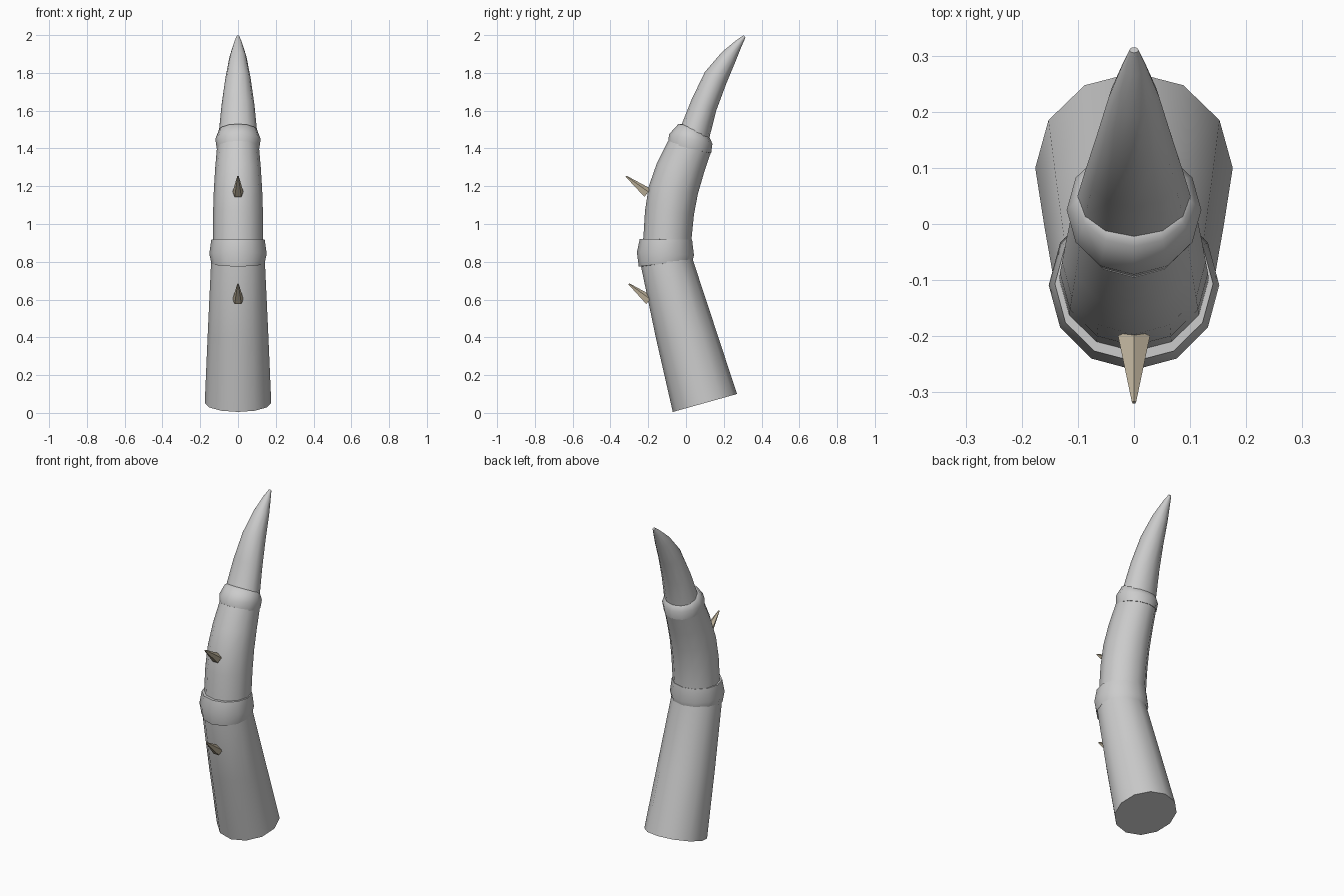
import bpy, bmesh
from math import cos, sin, pi, radians
from mathutils import Vector

if "Cube" in bpy.data.objects:
    bpy.data.objects.remove(bpy.data.objects["Cube"])

def finish(name, bm, mat=None, angle=60):
    bmesh.ops.recalc_face_normals(bm, faces=bm.faces)
    me = bpy.data.meshes.new(name)
    bm.to_mesh(me)
    bm.free()
    ob = bpy.data.objects.new(name, me)
    bpy.context.collection.objects.link(ob)
    if mat:
        me.materials.append(mat)
    bpy.ops.object.select_all(action='DESELECT')
    ob.select_set(True)
    bpy.context.view_layer.objects.active = ob
    bpy.ops.object.shade_smooth_by_angle(angle=radians(angle))
    return ob

def loft(name, sections, sides=12):
    """Each section: front edge (y, z), back edge (y, z), half width in x."""
    bm = bmesh.new()
    rings = []
    for yf, zf, yb, zb, rx in sections:
        c = Vector((0, (yf + yb) / 2, (zf + zb) / 2))
        h = Vector((0, (yb - yf) / 2, (zb - zf) / 2))
        rings.append([bm.verts.new(c + Vector((rx * cos(a), 0, 0)) + h * sin(a))
                      for a in (2 * pi * i / sides for i in range(sides))])
    for lo, hi in zip(rings, rings[1:]):
        for i in range(sides):
            j = (i + 1) % sides
            bm.faces.new((lo[i], lo[j], hi[j], hi[i]))
    bm.faces.new(rings[0][::-1])
    bm.faces.new(rings[-1])
    return finish(name, bm)

# Curved horn, three segments
loft("lower_segment", [
    (-0.07, 0.005, 0.27, 0.10, 0.176),
    (-0.16, 0.40, 0.155, 0.45, 0.16),
    (-0.237, 0.77, 0.038, 0.805, 0.143),
    (-0.235, 0.85, 0.03, 0.85, 0.135)])
loft("middle_segment", [
    (-0.235, 0.84, 0.03, 0.84, 0.134),
    (-0.225, 0.94, 0.03, 0.93, 0.133),
    (-0.217, 1.07, 0.042, 1.05, 0.132),
    (-0.197, 1.20, 0.063, 1.16, 0.128),
    (-0.155, 1.32, 0.095, 1.27, 0.121),
    (-0.095, 1.44, 0.132, 1.38, 0.111)])
loft("tip_segment", [
    (-0.07, 1.45, 0.115, 1.40, 0.106),
    (-0.022, 1.53, 0.127, 1.47, 0.10),
    (0.03, 1.66, 0.16, 1.60, 0.087),
    (0.10, 1.805, 0.212, 1.74, 0.067),
    (0.19, 1.91, 0.262, 1.86, 0.045),
    (0.265, 1.972, 0.296, 1.945, 0.022),
    (0.305, 1.999, 0.315, 1.987, 0.008)])

# Swollen collars covering the joints
loft("lower_collar", [
    (-0.225, 0.775, 0.02, 0.808, 0.13),
    (-0.25, 0.775, 0.036, 0.808, 0.141),
    (-0.26, 0.85, 0.042, 0.835, 0.152),
    (-0.245, 0.92, 0.032, 0.918, 0.141),
    (-0.215, 0.92, 0.02, 0.918, 0.125)])
loft("upper_collar", [
    (-0.08, 1.425, 0.12, 1.375, 0.10),
    (-0.095, 1.425, 0.133, 1.375, 0.113),
    (-0.09, 1.475, 0.14, 1.425, 0.12),
    (-0.04, 1.53, 0.122, 1.463, 0.102),
    (-0.015, 1.53, 0.11, 1.47, 0.09)])

# Five-sided spikes on the front
bone = bpy.data.materials.new("bone")
bone.diffuse_color = (0.52, 0.45, 0.33, 1)
bone.use_nodes = True
bone.node_tree.nodes["Principled BSDF"].inputs["Base Color"].default_value = bone.diffuse_color
for name, base, tip in (("lower_spike", (-0.195, 0.595), (-0.303, 0.683)),
                        ("upper_spike", (-0.205, 1.163), (-0.318, 1.253))):
    b, t = Vector((0, *base)), Vector((0, *tip))
    up = Vector((1, 0, 0)).cross(t - b).normalized()
    if up.z < 0:
        up.negate()
    bm = bmesh.new()
    ends = [[bm.verts.new(p + r * (up * cos(a) + Vector((sin(a), 0, 0))))
             for a in (2 * pi * i / 5 for i in range(5))]
            for p, r in ((b, 0.03), (t, 0.004))]
    for i in range(5):
        j = (i + 1) % 5
        bm.faces.new((ends[0][i], ends[0][j], ends[1][j], ends[1][i]))
    bm.faces.new(ends[0][::-1])
    bm.faces.new(ends[1])
    finish(name, bm, bone, 40)
